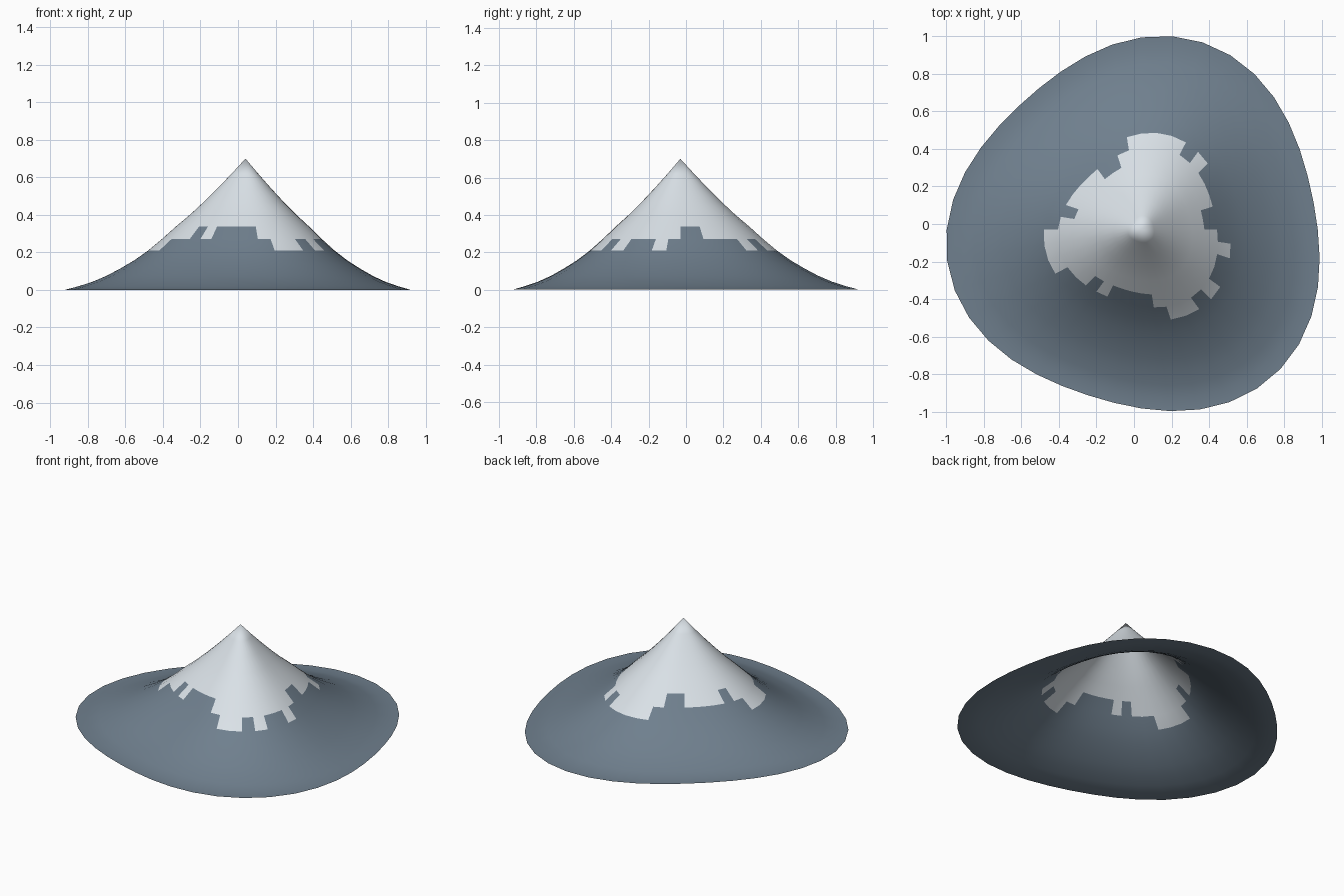
import bpy, bmesh, math

if "Cube" in bpy.data.objects:
    bpy.data.objects.remove(bpy.data.objects["Cube"])

SEGMENTS, RINGS = 40, 14
HEIGHT = 0.70
APEX_X, APEX_Y = 0.04, -0.03

# height of each ring as a share of the peak; the outermost ring is a flat foot
PROFILE = [1, .885, .775, .67, .572, .483, .388, .30,
           .225, .163, .107, .062, .028, 0, 0]
# number of snowy rings in each wedge, giving the ragged snow line
SNOW_DEPTH = "5566676777765566665677766565555677676676"


def make_material(name, color):
    mat = bpy.data.materials.new(name)
    mat.diffuse_color = (*color, 1)
    mat.use_nodes = True
    mat.node_tree.nodes["Principled BSDF"].inputs["Base Color"].default_value = mat.diffuse_color
    return mat


def base_radius(angle):
    # softly three-lobed footprint
    return 0.989 + 0.061 * math.cos(3 * (angle - math.radians(72)))


rock = make_material("slate_rock", (0.16, 0.214, 0.27))
snow = make_material("snow", (0.70, 0.755, 0.80))

bm = bmesh.new()
peak = bm.verts.new((APEX_X, APEX_Y, HEIGHT))

# concentric rings of the slope
rings = []
for k in range(1, RINGS + 1):
    ring = []
    for i in range(SEGMENTS):
        a = 2 * math.pi * i / SEGMENTS
        r = base_radius(a) * k / RINGS
        ring.append(bm.verts.new((APEX_X + r * math.cos(a),
                                  APEX_Y + r * math.sin(a),
                                  HEIGHT * PROFILE[k])))
    rings.append(ring)

# open slope surface, snow above the ragged line and rock below
for i in range(SEGMENTS):
    j = (i + 1) % SEGMENTS
    for k in range(RINGS):
        if k == 0:
            corners = (peak, rings[0][i], rings[0][j])
        else:
            corners = (rings[k - 1][i], rings[k][i], rings[k][j], rings[k - 1][j])
        face = bm.faces.new(corners)
        face.smooth = True
        face.material_index = 1 if k < int(SNOW_DEPTH[i]) else 0

mesh = bpy.data.meshes.new("mountain")
bm.to_mesh(mesh)
bm.free()
mesh.materials.append(rock)
mesh.materials.append(snow)
mountain = bpy.data.objects.new("mountain", mesh)
bpy.context.collection.objects.link(mountain)
